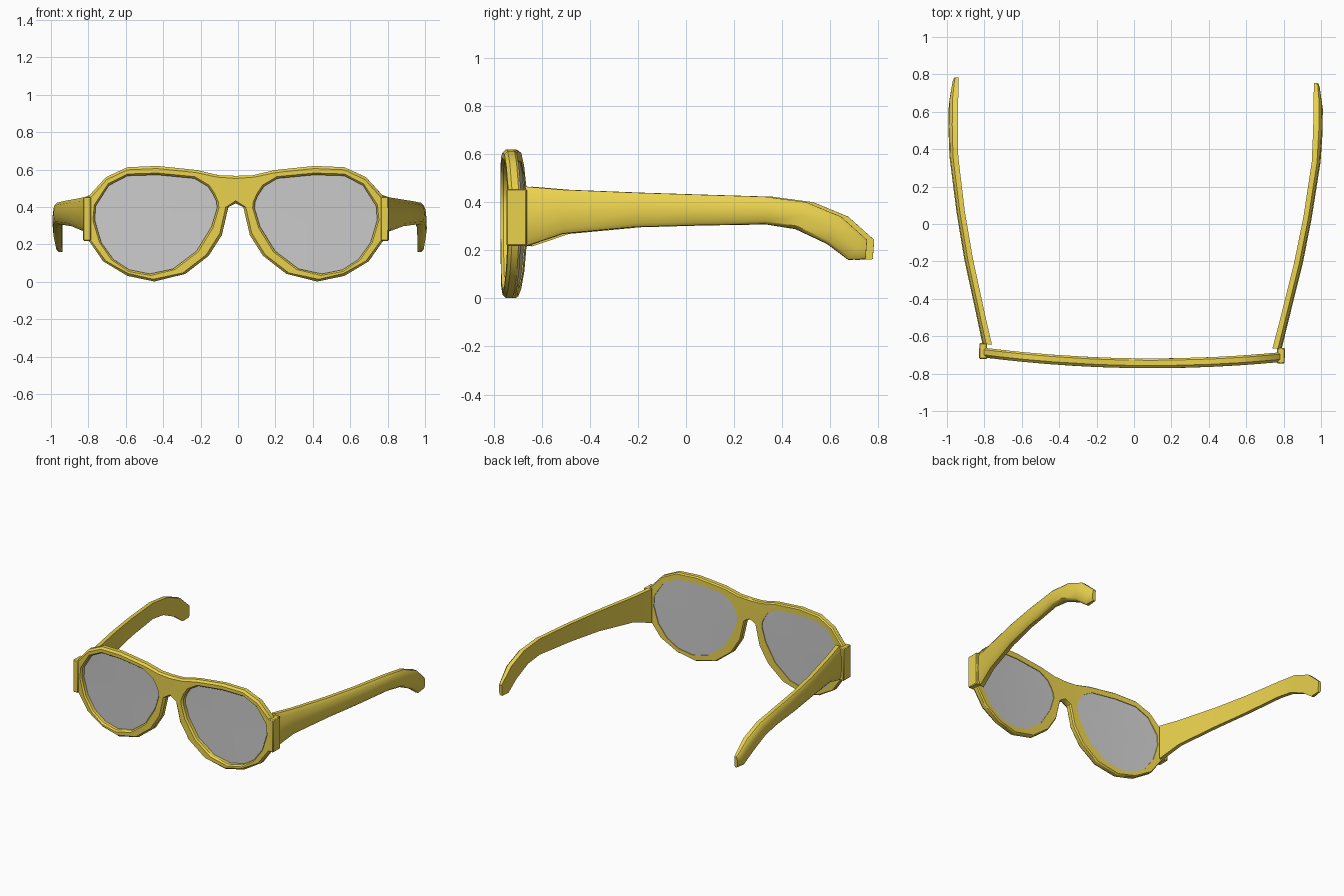
import bpy, bmesh, math
from mathutils import Vector

if "Cube" in bpy.data.objects:
    bpy.data.objects.remove(bpy.data.objects["Cube"])

TWIST = -0.0155          # the whole pair sits slightly turned about z
THICK = 0.052            # frame depth

yellow = bpy.data.materials.new("yellow_plastic")
yellow.diffuse_color = (0.82, 0.64, 0.075, 1)
yellow.use_nodes = True
yellow.node_tree.nodes["Principled BSDF"].inputs["Base Color"].default_value = yellow.diffuse_color


def make(name, bm, mat=None, angle=30, bevel=0):
    """Turn a right-hand half into a mirrored, shaded object."""
    bmesh.ops.recalc_face_normals(bm, faces=bm.faces)
    me = bpy.data.meshes.new(name)
    bm.to_mesh(me)
    bm.free()
    ob = bpy.data.objects.new(name, me)
    bpy.context.collection.objects.link(ob)
    if mat:
        me.materials.append(mat)
    if bevel:
        b = ob.modifiers.new("bevel", 'BEVEL')
        b.width, b.segments = bevel, 1
    m = ob.modifiers.new("mirror", 'MIRROR')
    m.use_clip = True
    m.merge_threshold = 0.0005
    ob.rotation_euler.z = TWIST
    bpy.context.view_layer.objects.active = ob
    ob.select_set(True)
    bpy.ops.object.shade_smooth_by_angle(angle=math.radians(angle))
    ob.select_set(False)
    return ob


def bent(x, z, t):
    """Point at depth t behind the gently curved front surface."""
    return (x, -0.77 + 0.045 * (x / 0.8) ** 2 + t, z)


def toward(a, b, d):
    """Move a by d toward b, staying on the centre line if a is on it."""
    a, b = Vector(a), Vector(b)
    step = Vector((0, math.copysign(1, b.y - a.y))) if a.x == 0 else (b - a).normalized()
    return a + step * d


# outer outline and lens opening of one half, from the bridge top clockwise
OUTER = [(0, .567), (.09, .570), (.21, .598), (.42, .62), (.58, .613), (.695, .56),
         (.795, .45), (.805, .33), (.79, .225), (.71, .11), (.58, .032), (.435, .002),
         (.27, .043), (.145, .14), (.075, .25), (.04, .40), (0, .42)]
INNER = [(.12, .465), (.15, .51), (.222, .553), (.42, .572), (.58, .567), (.68, .515),
         (.75, .405), (.755, .33), (.72, .21), (.655, .12), (.57, .065), (.46, .043),
         (.335, .07), (.21, .165), (.13, .295), (.10, .395), (.104, .43)]
N = len(OUTER)

# frame front: a bevelled profile carried round the lens opening
bm = bmesh.new()
rings = []
for o, i in zip(OUTER, INNER):
    of, inf = toward(o, i, .014), toward(i, o, .010)
    ob_ = toward(o, i, .008)
    prof = [(o, THICK - .010), (o, .014), (of, 0), (inf, 0), (i, .012), (i, THICK), (ob_, THICK)]
    rings.append([bm.verts.new(bent(p[0], p[1], t)) for p, t in prof])
for k in range(N):
    a, b = rings[k], rings[(k + 1) % N]
    for j in range(7):
        if k == N - 1 and j in (0, 1, 6):   # open on the mirror line
            continue
        n = (j + 1) % 7
        bm.faces.new((a[j], b[j], b[n], a[n]))
make("frame_front", bm, yellow)

# lenses: thin slightly curved discs
bm = bmesh.new()
sides = []
for t in (.036, .047):
    c = bm.verts.new(bent(.43, .32, t))
    rim = [bm.verts.new(bent(x, z, t)) for x, z in INNER]
    for k in range(N):
        bm.faces.new((c, rim[k], rim[(k + 1) % N]))
    sides.append(rim)
for k in range(N):
    n = (k + 1) % N
    bm.faces.new((sides[0][k], sides[0][n], sides[1][n], sides[1][k]))
make("lenses", bm)

# hinge blocks at the frame ends
bm = bmesh.new()
bmesh.ops.create_cube(bm, size=1)
for v in bm.verts:
    v.co = (.796 + v.co.x * .042, -.692 + v.co.y * .084, .337 + v.co.z * .236)
make("hinge_blocks", bm, yellow, bevel=.005)

# temple arms: rows of y_top, z_top, y_bottom, z_bottom, x_inner, x_outer
ARM = [(-.655, .465, -.655, .215, .75, .80),
       (-.5, .452, -.5, .268, .788, .835),
       (-.2, .44, -.2, .296, .858, .905),
       (.05, .432, .05, .303, .905, .95),
       (.345, .423, .345, .308, .945, .992),
       (.515, .40, .47, .288, .95, 1.0),
       (.66, .34, .60, .227, .95, 1.0),
       (.755, .255, .69, .16, .95, .985),
       (.768, .243, .762, .163, .95, .975)]
SECTION = [(0, 0), (.6, .01), (.9, .12), (1, .5), (.9, .88), (.6, 1), (0, 1)]
bm = bmesh.new()
loops = []
for yt, zt, yb, zb, xi, xo in ARM:
    loops.append([bm.verts.new((xi + (xo - xi) * u, yb + (yt - yb) * v, zb + (zt - zb) * v))
                  for u, v in SECTION])
for a, b in zip(loops, loops[1:]):
    for j in range(7):
        n = (j + 1) % 7
        bm.faces.new((a[j], a[n], b[n], b[j]))
bm.faces.new(loops[0])
bm.faces.new(loops[-1])
make("temple_arms", bm, yellow, angle=40)
